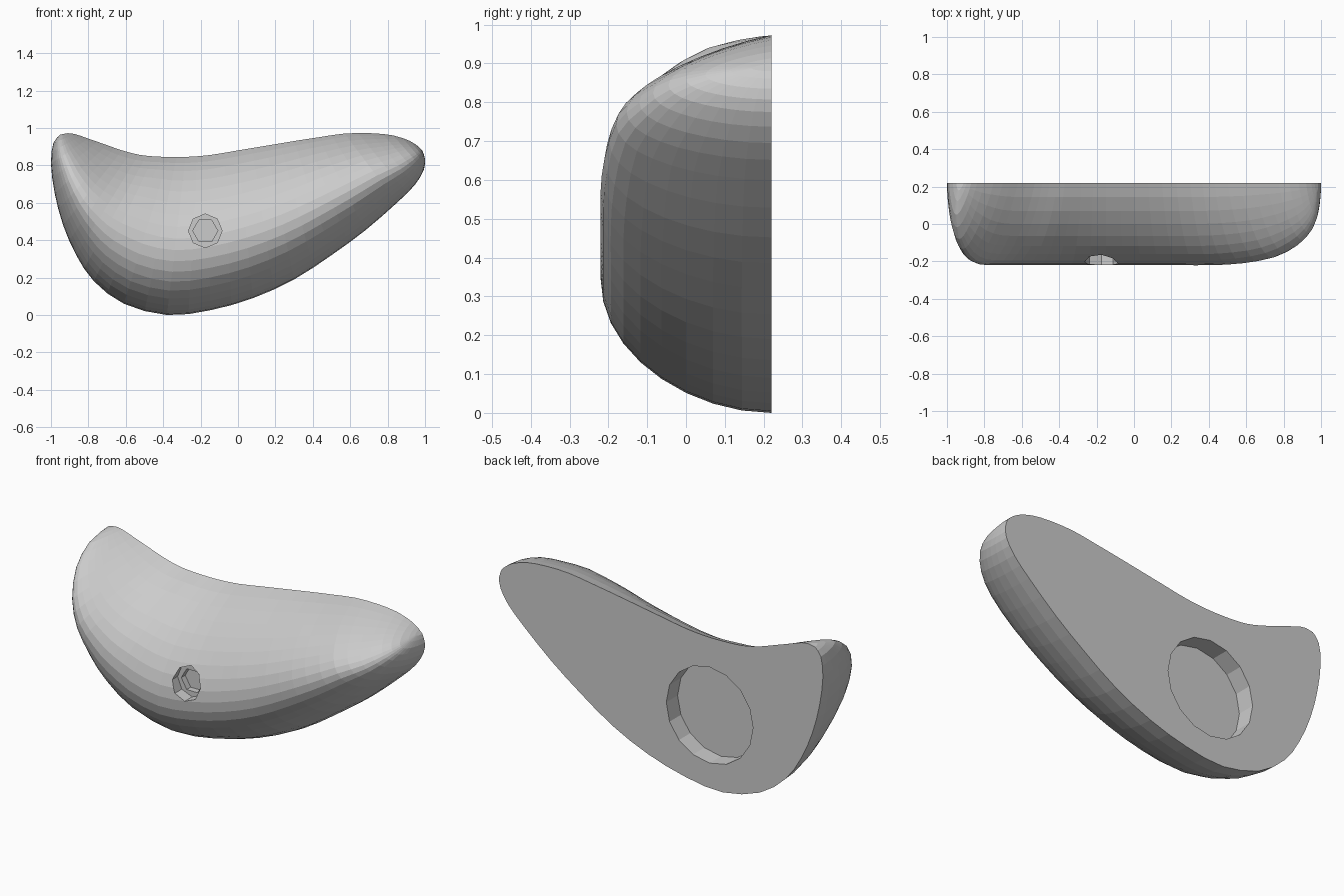
import bpy, bmesh
from math import sin, cos, pi

if "Cube" in bpy.data.objects:
    bpy.data.objects.remove(bpy.data.objects["Cube"])

BACK = 0.22   # y of the flat back
SEG = 18      # facets across the dome

# Cross-sections from left tip to right tip: top x, z, bottom x, z, dome depth
SECTIONS = [
    (-.91, .972, -.95, .965, .04), (-.87, .967, -.987, .92, .17),
    (-.80, .943, -1.0, .81, .30), (-.70, .908, -.98, .65, .395),
    (-.62, .88, -.935, .48, .435), (-.53, .857, -.865, .32, .44),
    (-.45, .848, -.77, .18, .44), (-.37, .845, -.61, .06, .44),
    (-.28, .845, -.38, .0, .44), (-.15, .855, -.15, .025, .44),
    (.00, .88, .08, .09, .44), (.15, .905, .30, .19, .44),
    (.30, .93, .50, .32, .44), (.43, .95, .68, .452, .43),
    (.57, .97, .85, .60, .40), (.71, .972, .945, .695, .34),
    (.83, .96, .993, .775, .265), (.92, .93, 1.0, .835, .17),
    (.965, .90, .985, .88, .05),
]


def refine(rows):
    """Insert a smoothly interpolated row between each pair."""
    out = []
    for i in range(len(rows) - 1):
        a, b = rows[max(i - 1, 0)], rows[i]
        c, d = rows[i + 1], rows[min(i + 2, len(rows) - 1)]
        out += [b, tuple((9 * q + 9 * r - p - s) / 16
                         for p, q, r, s in zip(a, b, c, d))]
    return out + [rows[-1]]


def make_object(name, bm):
    bmesh.ops.recalc_face_normals(bm, faces=bm.faces)
    mesh = bpy.data.meshes.new(name)
    bm.to_mesh(mesh)
    bm.free()
    obj = bpy.data.objects.new(name, mesh)
    bpy.context.collection.objects.link(obj)
    return obj


def cut_prism(target, name, x, z, r, sides, y0, y1, turn=0):
    """Cut a regular prism running along y out of the target."""
    bm = bmesh.new()
    rings = [[bm.verts.new((x + r * cos(turn + 2 * pi * i / sides), y,
                            z + r * sin(turn + 2 * pi * i / sides)))
              for i in range(sides)] for y in (y0, y1)]
    for ring in rings:
        bm.faces.new(ring)
    for i in range(sides):
        j = (i + 1) % sides
        bm.faces.new((rings[0][i], rings[0][j], rings[1][j], rings[1][i]))
    cutter = make_object(name, bm)
    mod = target.modifiers.new(name, 'BOOLEAN')
    mod.operation, mod.solver, mod.object = 'DIFFERENCE', 'EXACT', cutter
    bpy.context.view_layer.objects.active = target
    bpy.ops.object.modifier_apply(modifier=name)
    bpy.data.objects.remove(cutter)


# Curved half-dome body lofted through half-ellipses that lean outward and down
bm = bmesh.new()
rows = []
for tx, tz, bx, bz, depth in refine(SECTIONS):
    lean = (.18 + .18 * min(1, max(0, (-.4 - tx) / .3))
            + .07 * min(1, max(0, (tx - .4) / .3)))
    row = []
    for i in range(SEG + 1):
        a = pi * i / SEG
        k = (1 - cos(a)) / 2 + lean * sin(a) * (1 + cos(a)) / 2
        row.append(bm.verts.new((tx + (bx - tx) * k, BACK - depth * sin(a),
                                 tz + (bz - tz) * k)))
    rows.append(row)
for r0, r1 in zip(rows, rows[1:]):
    for i in range(SEG):
        bm.faces.new((r0[i], r0[i + 1], r1[i + 1], r1[i]))
bm.faces.new(rows[0])
bm.faces.new(rows[-1])
# Flat back
bm.faces.new([r[0] for r in rows] + [r[-1] for r in reversed(rows)])
body = make_object("curved_body", bm)

# Round pocket in the back, then stepped screw recess in the front
cut_prism(body, "back_pocket", -.30, .41, .268, 16, .12, .40)
cut_prism(body, "front_recess", -.175, .45, .09, 8, -.40, -.155)
cut_prism(body, "hex_socket", -.175, .45, .067, 6, -.40, -.12)
